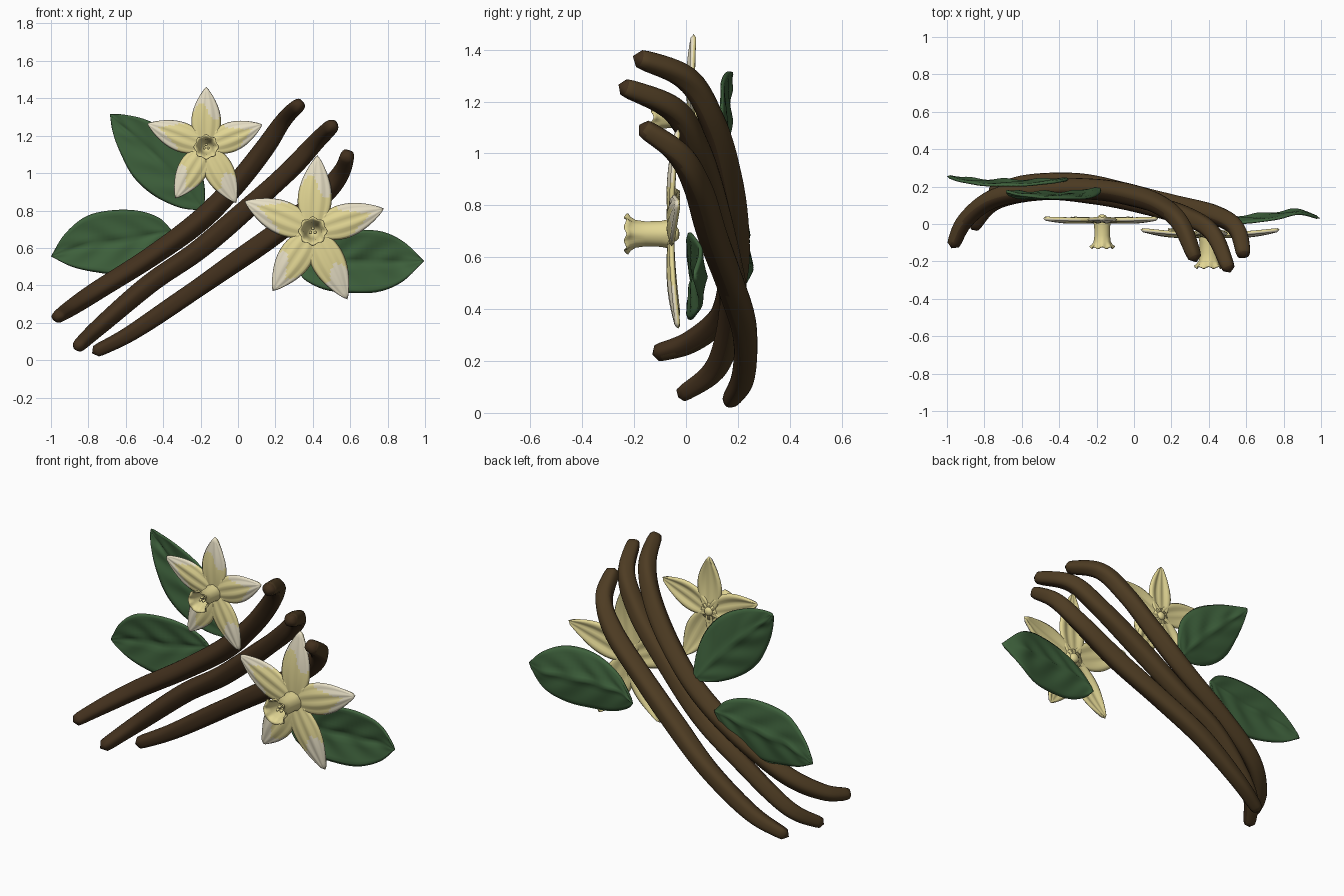
import bpy, bmesh, math
from mathutils import Vector

if "Cube" in bpy.data.objects:
    bpy.data.objects.remove(bpy.data.objects["Cube"])


def material(name, rgb):
    m = bpy.data.materials.new(name)
    lin = [((c / 255 + 0.055) / 1.055) ** 2.4 for c in rgb]
    m.diffuse_color = (*lin, 1)
    m.use_nodes = True
    m.node_tree.nodes["Principled BSDF"].inputs["Base Color"].default_value = m.diffuse_color
    return m


DARK = material("dark brown", (66, 48, 29))
BROWN = material("brown", (78, 60, 35))
GREEN = material("leaf green", (62, 97, 60))
YELLOW = material("petal yellow", (226, 214, 148))
CREAM = material("petal cream", (232, 224, 198))


def spline(pts, t):
    """Catmull-Rom through pts, t in 0..1"""
    pts = [Vector(p) for p in pts]
    n = len(pts) - 1
    i = min(int(t * n), n - 1)
    f = t * n - i
    b, c = pts[i], pts[i + 1]
    a = pts[i - 1] if i else b * 2 - c
    d = pts[i + 2] if i + 2 <= n else c * 2 - b
    return 0.5 * (2 * b + (c - a) * f + (2 * a - 5 * b + 4 * c - d) * f * f
                  + (3 * b - a - 3 * c + d) * f ** 3)


def finish(name, bm, mats, rule=None):
    bmesh.ops.remove_doubles(bm, verts=bm.verts[:], dist=0.0004)
    bmesh.ops.recalc_face_normals(bm, faces=bm.faces[:])
    bm.normal_update()
    for f in bm.faces:
        f.smooth = True
        if rule:
            f.material_index = rule(f)
    me = bpy.data.meshes.new(name)
    bm.to_mesh(me)
    bm.free()
    for m in mats:
        me.materials.append(m)
    ob = bpy.data.objects.new(name, me)
    bpy.context.collection.objects.link(ob)
    return ob


def skin(bm, rows, closed):
    """Quads between consecutive rows of points"""
    vs = [[bm.verts.new(p) for p in r] for r in rows]
    faces = []
    for i in range(len(vs) - 1):
        m = len(vs[i])
        for j in range(m if closed else m - 1):
            k = (j + 1) % m
            faces.append((i, j, bm.faces.new((vs[i][j], vs[i][k], vs[i + 1][k], vs[i + 1][j]))))
    return vs, faces


def sheet(name, point, thick, nu, nv, mats, paint=None):
    """Closed thin sheet; front and back meet at the rim"""
    bm = bmesh.new()
    for side in (-1, 1):
        rows = []
        for i in range(nu + 1):
            u = i / nu
            row = []
            for j in range(nv + 1):
                v = 2 * j / nv - 1
                edge = 0 if i in (0, nu) or j in (0, nv) else 1
                row.append(Vector(point(u, v)) + Vector((0, side * thick / 2 * edge, 0)))
            rows.append(row)
        _, faces = skin(bm, rows, False)
        if side < 0 and paint:
            for i, j, f in faces:
                f.material_index = paint((i + 0.5) / nu, 2 * (j + 0.5) / nv - 1)
    return finish(name, bm, mats)


# Vanilla pods: swept tubes with lengthwise ridges and rounded ends
def pod(name, path, phase):
    n, sides = 64, 20
    bm = bmesh.new()
    rows = []
    for i in range(n + 1):
        t = i / n
        p = spline(path, t)
        d = (spline(path, min(t + 0.01, 1)) - spline(path, max(t - 0.01, 0))).normalized()
        a = d.cross(Vector((0.5, 0.2, -0.8))).normalized()
        b = d.cross(a)
        r = 0.031 + 0.021 * math.sin(math.pi * min(1, t * 1.02)) ** 0.7 + 0.006 * t
        e = min(t, 1 - t) / 0.025
        if e < 1:
            r *= math.sqrt(max(0.0, 1 - (1 - e) ** 2))
        row = []
        for j in range(sides):
            g = 2 * math.pi * j / sides
            k = r * (1 + 0.05 * math.sin(4 * g + phase + 5 * t) + 0.02 * math.sin(23 * t + 2 * g))
            row.append(p + (a * math.cos(g) + b * math.sin(g)) * k)
        rows.append(row)
    skin(bm, rows, True)
    finish(name, bm, [BROWN, DARK], lambda f: 1 if f.normal.y < -0.2 else 0)


pod("upper_pod", [(-.975, -.13, .225), (-.90, .02, .275), (-.74, .14, .38), (-.47, .185, .55),
                  (-.21, .185, .74), (-.02, .155, .93), (.14, .10, .1 + 1.03), (.25, 0, 1.29),
                  (.335, -.205, 1.375)], 0)
pod("middle_pod", [(-.87, -.03, .06), (-.74, .12, .18), (-.47, .18, .41), (-.21, .16, .59),
                   (.06, .105, .82), (.28, .04, 1.02), (.42, -.05, 1.17), (.515, -.26, 1.265)], 2)
pod("lower_pod", [(-.78, .165, .037), (-.58, .22, .14), (-.31, .225, .32), (-.05, .17, .50),
                  (.22, .10, .69), (.44, .045, .87), (.55, -.03, 1.0), (.59, -.18, 1.11)], 4)


# Leaves: sheet between an upper and a lower edge curve, with vein ripples
def leaf(name, upper, lower, ys, cup):
    def point(u, v):
        a, b = spline(upper, u), spline(lower, u)
        p = a.lerp(b, (v + 1) / 2)
        y = spline([(q, 0) for q in ys], u).x
        fade = (1 - v * v) * math.sin(math.pi * u)
        y += cup * fade + 0.006 * fade * math.sin(26 * (u - 0.25 * abs(v)))
        y += 0.012 * math.exp(-(v / 0.12) ** 2) * math.sin(math.pi * u)
        return (p.x, y, p.y)
    sheet(name, point, 0.016, 32, 20, [GREEN])


leaf("upper_left_leaf",
     [(-.18, .80), (-.18, .94), (-.23, 1.09), (-.34, 1.21), (-.49, 1.285), (-.61, 1.313), (-.685, 1.315)],
     [(-.18, .80), (-.31, .815), (-.45, .88), (-.56, .98), (-.63, 1.11), (-.67, 1.22), (-.685, 1.315)],
     [.19, .165, .14, .135, .14, .155, .175], .02)
leaf("left_leaf",
     [(-.35, .69), (-.42, .76), (-.54, .80), (-.69, .80), (-.82, .765), (-.93, .67), (-1, .555)],
     [(-.35, .69), (-.40, .60), (-.50, .51), (-.63, .46), (-.76, .47), (-.89, .50), (-1, .555)],
     [.24, .225, .21, .205, .21, .23, .255], .015)
leaf("right_leaf",
     [(.32, .47), (.42, .60), (.54, .67), (.66, .695), (.78, .685), (.89, .63), (.995, .53)],
     [(.32, .47), (.37, .42), (.47, .375), (.60, .36), (.75, .365), (.88, .42), (.995, .53)],
     [.03, .01, .005, .01, .03, .055, .03], .022)


# Petal: ridged sheet from the flower centre to its tip, cream toward the end
def petal(name, c, tip, width, y_tip, seed):
    c, tip = Vector(c), Vector(tip)
    d = Vector((tip.x - c.x, 0, tip.z - c.z))
    side = Vector((-d.z, 0, d.x)).normalized()

    def point(u, v):
        w = width * (0.25 * (1 - u) ** 2 + 0.97 * math.sin(math.pi * u ** 0.95) ** 0.8 * (1 - 0.12 * u))
        w = max(w, 0)
        y = c.y + (y_tip - c.y) * u * u - 0.012 * math.sin(math.pi * u)
        y += 0.014 * v * v * math.sin(math.pi * u)
        y += 0.004 * math.cos(3 * math.pi * v) * math.sin(math.pi * u)
        p = c + d * u + side * w * v
        return (p.x, y, p.z)

    def paint(u, v):
        limit = 0.68 + 0.14 * math.sin(3 * v + 2.1 * seed) - 0.15 * abs(v)
        return 1 if u > limit else 0
    sheet(name, point, 0.02, 22, 14, [YELLOW, CREAM], paint)


# Lathe around the y axis; profile of (radius, y offset), rim scalloped
def lathe(name, c, profile, scale, mats, wavy=0.0):
    bm = bmesh.new()
    n = 40
    rows = []
    for r, y in profile:
        row = []
        for j in range(n):
            g = 2 * math.pi * j / n
            k = max(0, (r - 0.05) / 0.025) * wavy
            rr = r * scale * (1 + 0.08 * k * math.cos(8 * g))
            row.append((c[0] + rr * math.cos(g), c[1] + y * scale + 0.006 * k * math.cos(8 * g),
                        c[2] + rr * math.sin(g)))
        rows.append(row)
    skin(bm, rows, True)
    finish(name, bm, mats)


def flower(label, c, tips, width, y_tip, s):
    for i, (x, z) in enumerate(tips):
        petal(f"{label}_petal_{i + 1}", c, (x, c[1], z), width, y_tip, i)
    # trumpet with a hollow conical throat
    lathe(label + "_trumpet", c,
          [(0, .01), (.055, .01), (.056, -.01), (.050, -.04), (.048, -.10), (.053, -.14), (.063, -.162),
           (.074, -.174), (.072, -.18), (.060, -.170), (.048, -.145), (.040, -.10), (.028, -.05), (0, -.02)],
          s, [YELLOW], 1)
    # small calyx behind the petals
    lathe(label + "_calyx", c, [(0, .03), (.016, .028), (.028, .018), (.03, 0), (0, -.005)], s, [YELLOW])
    # stamens in the throat
    for i in range(3):
        g = math.pi / 2 + i * 2 * math.pi / 3
        q = (c[0] + .014 * s * math.cos(g), c[1], c[2] + .014 * s * math.sin(g))
        lathe(f"{label}_stamen_{i + 1}", q,
              [(0, -.02), (.005, -.02), (.005, -.12), (.009, -.13), (.007, -.14), (0, -.143)], s, [YELLOW])


flower("upper_flower", (-.17, .025, 1.14),
       [(-.17, 1.46), (.13, 1.26), (-.01, .84), (-.335, .865), (-.485, 1.265)], .080, .03, .86)
flower("lower_flower", (.40, -.055, .69),
       [(.425, 1.095), (.78, .81), (.585, .325), (.185, .37), (.035, .85)], .092, -.03, 1.0)
